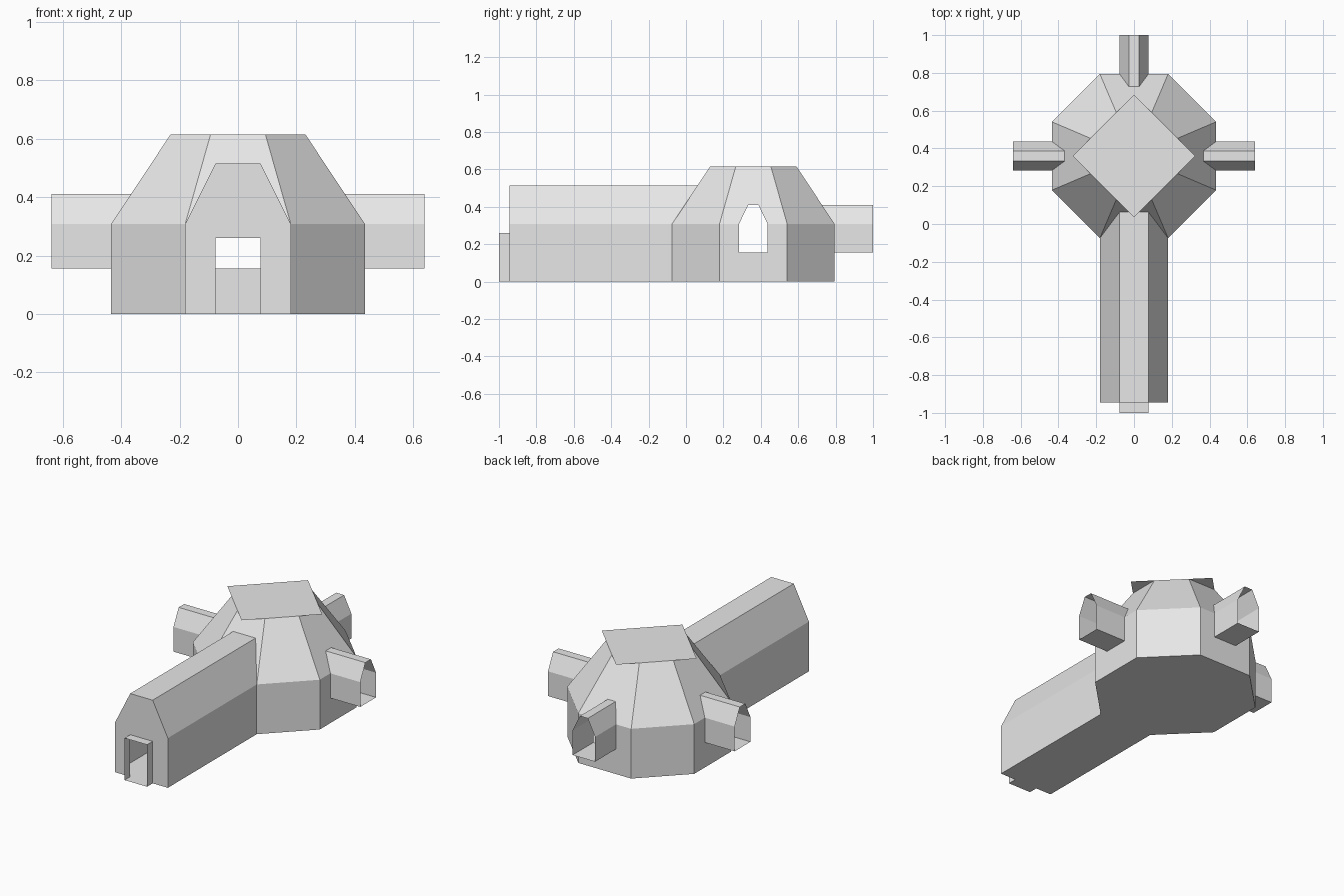
import bpy
import bmesh

cube = bpy.data.objects.get("Cube")
if cube:
    bpy.data.objects.remove(cube, do_unlink=True)

CENTRE_Y = 0.36
WALL_R, ROOF_R = 0.435, 0.231       # distance of the octagon sides from the centre
WALL_U, ROOF_U = 0.181, 0.094       # half width of the sides facing the axes
EAVES, TOP = 0.308, 0.615

grey = bpy.data.materials.new("light grey")
grey.use_nodes = True
grey.diffuse_color = (0.8, 0.8, 0.8, 1)
grey.node_tree.nodes["Principled BSDF"].inputs["Base Color"].default_value = (0.8, 0.8, 0.8, 1)


def surface(z):
    """Distance of the dome surface from its axis at height z."""
    t = max(0, (z - EAVES) / (TOP - EAVES))
    return WALL_R + (ROOF_R - WALL_R) * t


def place(turn, u, z, d=None):
    """Point on side 'turn' (0 front, 1 left, 2 back, 3 right)."""
    x, y = u, -(surface(z) if d is None else d)
    for _ in range(turn % 4):
        x, y = -y, x
    return (x, y + CENTRE_Y, z)


def build(name, polygons, outward=True):
    bm = bmesh.new()
    for poly in polygons:
        bm.faces.new([bm.verts.new(p) for p in poly])
    bmesh.ops.remove_doubles(bm, verts=bm.verts, dist=0.0005)
    if outward:
        bmesh.ops.recalc_face_normals(bm, faces=bm.faces)
    mesh = bpy.data.meshes.new(name)
    bm.to_mesh(mesh)
    bm.free()
    mesh.materials.append(grey)
    obj = bpy.data.objects.new(name, mesh)
    bpy.context.collection.objects.link(obj)


def mirrored(half):
    """Complete a half profile, listed from bottom to top, across u = 0."""
    return half + [(-u, z) for u, z in reversed(half)]


def tube(turn, profile, end, start=None):
    """Open sleeve of the profile from the dome surface (or start) to end."""
    quads = []
    for a, b in zip(profile, profile[1:] + profile[:1]):
        quads.append([place(turn, *a, start), place(turn, *b, start),
                      place(turn, *b, end), place(turn, *a, end)])
    return quads


window = [(0.077, 0.155), (0.077, EAVES), (0.027, 0.41)]
hall = [(WALL_U, 0), (WALL_U, EAVES), (0.077, 0.515)]
door = [(0.077, 0), (0.077, 0.26)]

# Dome shell: floor, diagonal panels, and side panels with openings
shell = [[place(k, u, 0) for k in range(4) for u in (-WALL_U, WALL_U)]]
for k in range(4):
    for (u0, z0), (u1, z1) in (((WALL_U, 0), (WALL_U, EAVES)),
                               ((WALL_U, EAVES), (ROOF_U, TOP))):
        shell.append([place(k, u0, z0), place(k + 1, -u0, z0),
                      place(k + 1, -u1, z1), place(k, u1, z1)])
    if k == 0:
        upper = mirrored(hall[1:]) + [(-ROOF_U, TOP), (ROOF_U, TOP)]
    else:
        upper = ([(WALL_U, EAVES)] + mirrored(window[1:])
                 + [(-WALL_U, EAVES), (-ROOF_U, TOP), (ROOF_U, TOP)])
        lower = mirrored([(WALL_U, 0), (WALL_U, EAVES), window[1], window[0]])
        shell.append([place(k, u, z) for u, z in lower])
    shell.append([place(k, u, z) for u, z in upper])
build("dome_shell", shell)

# Flat square roof sheet with overhanging corners
corner = ROOF_R + ROOF_U
build("roof_sheet", [[place(k, 0, TOP, corner) for k in range(4)]], outward=False)

# Window sleeves
for k, name in enumerate(("left", "back", "right"), 1):
    build(name + "_window_sleeve", tube(k, mirrored(window), 0.64))

# Entrance hall with a doorway cut from its end wall
HALL_END = 0.945 + CENTRE_Y
end_wall = mirrored(hall) + mirrored(door)[::-1]
build("entrance_hall", tube(0, mirrored(hall), HALL_END)
      + [[place(0, u, z, HALL_END) for u, z in end_wall]])

# Door frame projecting from the hall
build("door_frame", tube(0, mirrored(door), 1 + CENTRE_Y, HALL_END))
